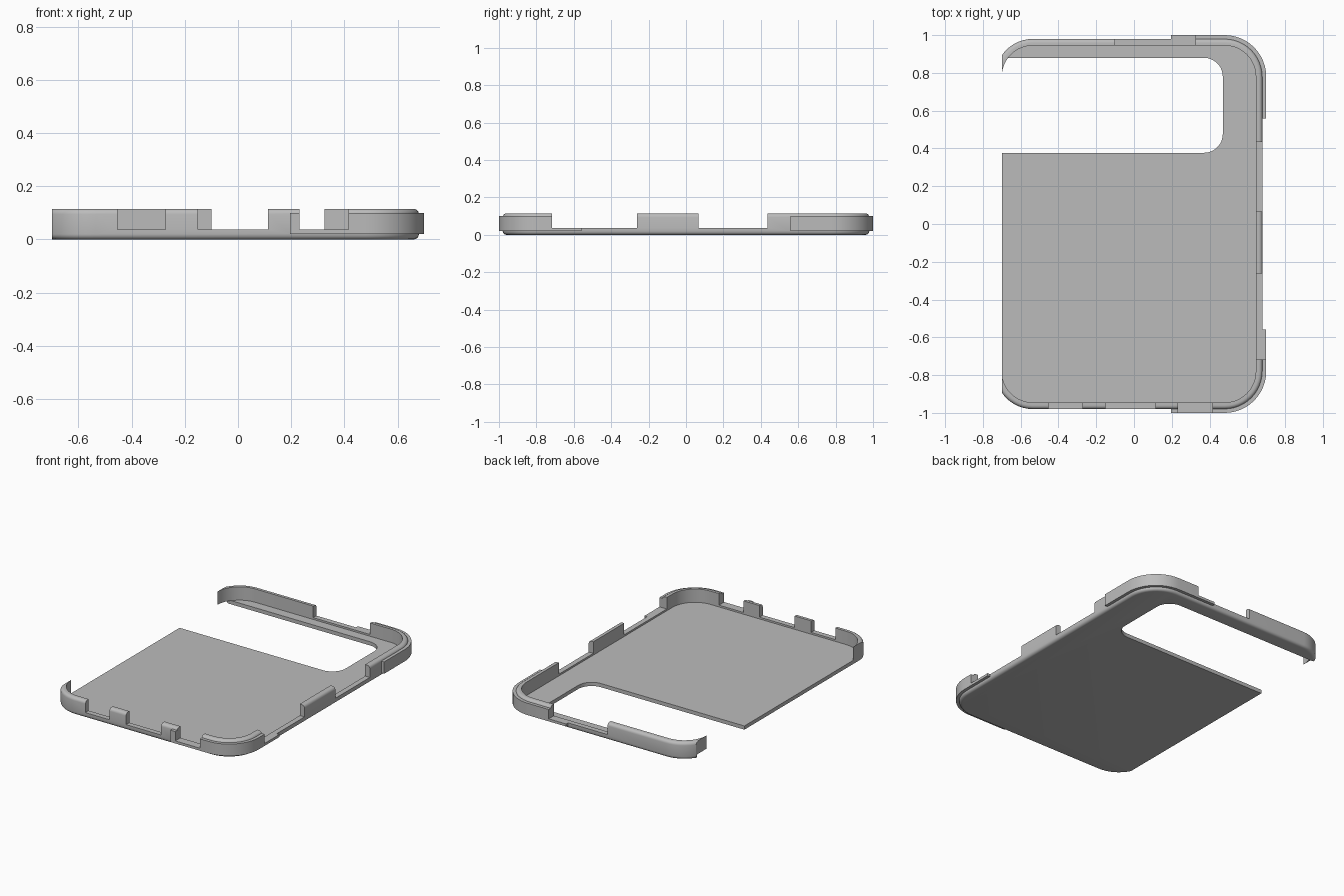
import bpy, bmesh, math

cube = bpy.data.objects.get("Cube")
if cube:
    bpy.data.objects.remove(cube)

grey = bpy.data.materials.new("matte grey")
grey.use_nodes = True
grey.diffuse_color = (0.5, 0.5, 0.5, 1)
grey.node_tree.nodes["Principled BSDF"].inputs["Base Color"].default_value = (0.5, 0.5, 0.5, 1)

LEFT, RIGHT, HALF, RADIUS = -0.735, 0.68, 0.98, 0.20
HEIGHT, FLOOR, SILL, WALL, ROUND = 0.115, 0.025, 0.037, 0.035, 0.02


def rounded_ring(x0, x1, y0, y1, r, steps=12):
    """Outline of a rounded rectangle, counter-clockwise."""
    corners = [(x1 - r, y1 - r), (x0 + r, y1 - r), (x0 + r, y0 + r), (x1 - r, y0 + r)]
    pts = []
    for q, (cx, cy) in enumerate(corners):
        for i in range(steps + 1):
            a = math.pi / 2 * (q + i / steps)
            pts.append((cx + r * math.cos(a), cy + r * math.sin(a)))
    return pts


def case_ring(grow):
    return rounded_ring(LEFT - grow, RIGHT + grow, -HALF - grow, HALF + grow, RADIUS + grow)


def loft(name, rings):
    """Solid through stacked (outline, z) rings, capped at both ends."""
    bm = bmesh.new()
    rows = [[bm.verts.new((x, y, z)) for x, y in pts] for pts, z in rings]
    n = len(rows[0])
    for a, b in zip(rows, rows[1:]):
        for i in range(n):
            j = (i + 1) % n
            bm.faces.new((a[i], a[j], b[j], b[i]))
    bm.faces.new(rows[0][::-1])
    bm.faces.new(rows[-1])
    bmesh.ops.recalc_face_normals(bm, faces=bm.faces)
    mesh = bpy.data.meshes.new(name)
    bm.to_mesh(mesh)
    bm.free()
    mesh.materials.append(grey)
    ob = bpy.data.objects.new(name, mesh)
    bpy.context.collection.objects.link(ob)
    return ob


def box(name, x0, x1, y0, y1, z0, z1):
    square = [(x0, y0), (x1, y0), (x1, y1), (x0, y1)]
    return loft(name, [(square, z0), (square, z1)])


def combine(target, tool, operation):
    """Apply a boolean and remove the helper."""
    mod = target.modifiers.new("bool", "BOOLEAN")
    mod.operation, mod.solver, mod.object = operation, "EXACT", tool
    bpy.context.view_layer.objects.active = target
    bpy.ops.object.modifier_apply(modifier=mod.name)
    bpy.data.objects.remove(tool)


# Tray: rounded bottom edge, wall, rounded rim, inner wall and floor
arc = [math.pi / 2 * i / 4 for i in range(5)]
section = [(-ROUND + ROUND * math.sin(a), ROUND - ROUND * math.cos(a)) for a in arc]
section += [(-ROUND + ROUND * math.cos(a), HEIGHT - ROUND + ROUND * math.sin(a)) for a in arc]
section += [(-WALL, HEIGHT), (-WALL, FLOOR)]
case = loft("phone_case", [(case_ring(d), z) for d, z in section])

# Corner bumpers: thicker band trimmed to the two right-hand corners
for side in (-1, 1):
    bumper = loft("bumper", [(case_ring(0.02), 0.02), (case_ring(0.02), 0.10)])
    hollow = case_ring(-0.025)
    combine(bumper, loft("hollow", [(hollow, 0), (hollow, 0.2)]), "DIFFERENCE")
    y0, y1 = sorted((side * 0.558, side * 1.2))
    combine(bumper, box("trim", 0.195, 1, y0, y1, -0.1, 0.2), "INTERSECT")
    combine(case, bumper, "UNION")

# Wall notches: front, back and side
notches = [(x0, x1, -1.1, -0.9) for x0, x1 in ((-0.453, -0.273), (-0.15, 0.113), (0.232, 0.415))]
notches.append((-0.10, 0.325, 0.9, 1.1))
notches += [(0.6, 0.8, y0, y1) for y0, y1 in ((-0.717, -0.262), (0.067, 0.435))]
for n in notches:
    combine(case, box("notch", *n, SILL, 0.3), "DIFFERENCE")

# Camera opening through the floor, running out of the open side
opening = rounded_ring(-1.2, 0.47, 0.377, 0.88, 0.10)
combine(case, loft("opening", [(opening, -0.1), (opening, FLOOR + 0.001)]), "DIFFERENCE")

# Open side
combine(case, box("open_side", -1.5, -0.70, -1.5, 1.5, -0.5, 0.5), "DIFFERENCE")

bpy.ops.object.select_all(action="DESELECT")
case.select_set(True)
bpy.context.view_layer.objects.active = case
bpy.ops.object.shade_smooth_by_angle(angle=math.radians(30))
